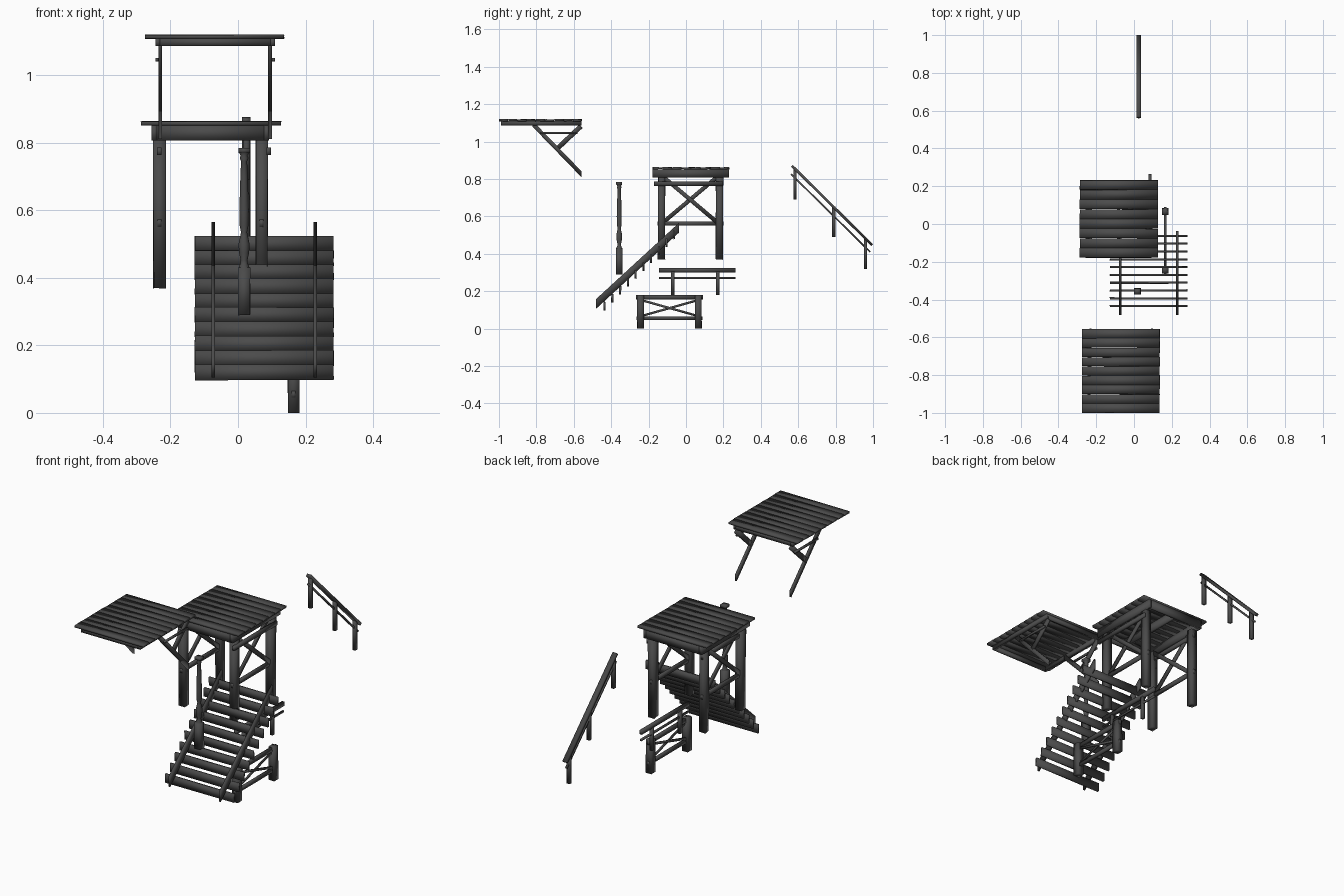
import bpy, bmesh, math, random
from mathutils import Vector, Matrix

if "Cube" in bpy.data.objects:
    bpy.data.objects.remove(bpy.data.objects["Cube"])

random.seed(4)
wood = bpy.data.materials.new("dark_wood")
wood.diffuse_color = (.07, .07, .07, 1)
wood.use_nodes = True
wood.node_tree.nodes["Principled BSDF"].inputs["Base Color"].default_value = wood.diffuse_color


def bar(p, q, w, h, rough=0.0, plumb=False):
    """Timber from p to q: w = sideways thickness, h = depth (plumb = upright end cuts)."""
    return Vector(p), Vector(q), w, h, rough, plumb


def finish(name, bm):
    bmesh.ops.recalc_face_normals(bm, faces=bm.faces)
    for f in bm.faces:  # soft, worn-looking edges
        f.smooth = True
    me = bpy.data.meshes.new(name)
    bm.to_mesh(me)
    bm.free()
    me.materials.append(wood)
    ob = bpy.data.objects.new(name, me)
    bpy.context.collection.objects.link(ob)
    return ob


def build(name, bars):
    bm = bmesh.new()
    for p, q, w, h, rough, plumb in bars:
        d = (q - p).normalized()
        side = Vector((1, 0, 0)) if abs(d.x) < 0.5 else Vector((0, 1, 0))
        up = Vector((0, 0, 1)) if plumb else side.cross(d).normalized()
        m = Matrix((side * w, d * (q - p).length, up * h)).transposed().to_4x4()
        m.translation = (p + q) / 2
        verts = bmesh.ops.create_cube(bm, size=1, matrix=m)["verts"]
        for v in verts:  # slightly hand-hewn ends
            v.co += Vector([random.uniform(-rough, rough) for _ in range(3)])
    return finish(name, bm)


def planks(x0, x1, y0, y1, z, n, t):
    s = (y1 - y0) / n
    return [bar((x0, y0 + s * (i + .5), z), (x1, y0 + s * (i + .5), z),
                s * .98, t, .0012) for i in range(n)]


def frame(x0, x1, y0, y1, z, t, h):
    return ([bar((x, y0, z), (x, y1, z), t, h) for x in (x0, x1)] +
            [bar((x0, y, z), (x1, y, z), t, h) for y in (y0 + t / 2, y1 - t / 2)])


# Raised platform: deck, frame, posts and crossed side braces
build("platform_planks", planks(-.287, .127, -.178, .232, .8575, 8, .011))
build("platform_frame", frame(-.248, .085, -.179, .231, .8295, .015, .045))
build("platform_joist", [bar((-.0815, -.165, .829), (-.0815, .217, .829), .015, .044)])
posts = [(x, y) for x in (-.233, .07) for y in (-.131, .179)]
build("platform_posts", [bar((x, y, .37), (x, y, .81), .035, .037, .002) for x, y in posts])
for side, x, out in (("left", -.233, -.233), ("right", .07, .091)):
    build("platform_brace_" + side, [
        bar((out, -.172, .775), (out, .197, .775), .013, .022),
        bar((x, -.152, .562), (x, .2, .562), .012, .022),
        bar((x - .005, -.12, .57), (x - .005, .165, .81), .01, .022),
        bar((x + .005, -.12, .81), (x + .005, .165, .57), .01, .022)])

# Canopy: deck, frame and slanting supports
build("canopy_planks", planks(-.275, .136, -1.0, -.556, 1.1145, 9, .011))
build("canopy_frame", frame(-.238, .103, -.99, -.56, 1.098, .014, .022))
for side, x, s in (("left", -.2305, -1), ("right", .095, 1)):
    build("canopy_support_" + side, [
        bar((x, -.82, 1.095), (x, -.56, .827), .011, .032, 0, True),
        bar((x, -.562, 1.082), (x, -.688, .963), .011, .026),
        bar((x + s * .01, -.78, 1.046), (x + s * .01, -.58, 1.046), .009, .01)])

# Stairs: upright boards on two slanted stringers
build("stair_boards", [
    bar((-.128, -.063 - .0413 * i, .501 - .0423 * i),
        (.283, -.063 - .0413 * i, .501 - .0423 * i), .011, .046, .0012)
    for i in range(10)])
build("stair_stringers", [
    bar((x, -.482, .131), (x, -.037, .54), .011, .052, 0, True) for x in (-.073, .229)])

# Low fence with crossed infill
fx = .165
build("low_fence_posts", [bar((fx, y, 0), (fx, y, .18), .034, .036, .001) for y in (-.243, .066)])
build("low_fence_rails", [
    bar((fx, -.267, .168), (fx, .09, .168), .012, .022),
    bar((fx, -.264, .055), (fx, .087, .055), .012, .02),
    bar((fx - .003, -.23, .07), (fx - .003, .055, .15), .006, .012),
    bar((fx + .003, -.23, .15), (fx + .003, .055, .07), .006, .012)])

# Level handrail
hx = .085
build("level_handrail", [
    bar((hx, -.145, .312), (hx, .265, .312), .014, .022),
    bar((hx, -.145, .27), (hx, .265, .27), .008, .01)] +
    [bar((hx, y, .18), (hx, y, .305), .016, .018) for y in (-.07, .17)])

# Sloping handrail
sx = .025
build("sloping_handrail", [
    bar((sx, .566, .871), (sx, .995, .447), .025, .014),
    bar((sx, .562, .826), (sx, .985, .41), .009, .009)] +
    [bar((sx, y, z), (sx, y, z + .162), .018, .018)
     for y, z in ((.583, .69), (.79, .49), (.96, .32))])

# Turned newel: square base, lathed shaft, square cap
nx, ny = .018, -.357
build("newel_block_base", [bar((nx, ny, .29), (nx, ny, .43), .036, .034, .001)])
build("newel_cap", [bar((nx, ny, .77), (nx, ny, .784), .034, .032)])
profile = [(.017, .428), (.011, .443), (.010, .452), (.015, .475), (.0165, .50),
           (.011, .525), (.009, .535), (.013, .555), (.014, .60), (.011, .70),
           (.009, .745), (.013, .755), (.010, .762), (.016, .772)]
bm = bmesh.new()
vs = [bm.verts.new((r, 0, z)) for r, z in profile]
es = [bm.edges.new(e) for e in zip(vs, vs[1:])]
bmesh.ops.spin(bm, geom=vs + es, axis=(0, 0, 1), cent=(0, 0, 0),
               angle=2 * math.pi, steps=10, use_merge=True)
bmesh.ops.remove_doubles(bm, verts=bm.verts, dist=1e-5)
finish("newel_shaft", bm).location = (nx, ny, 0)
